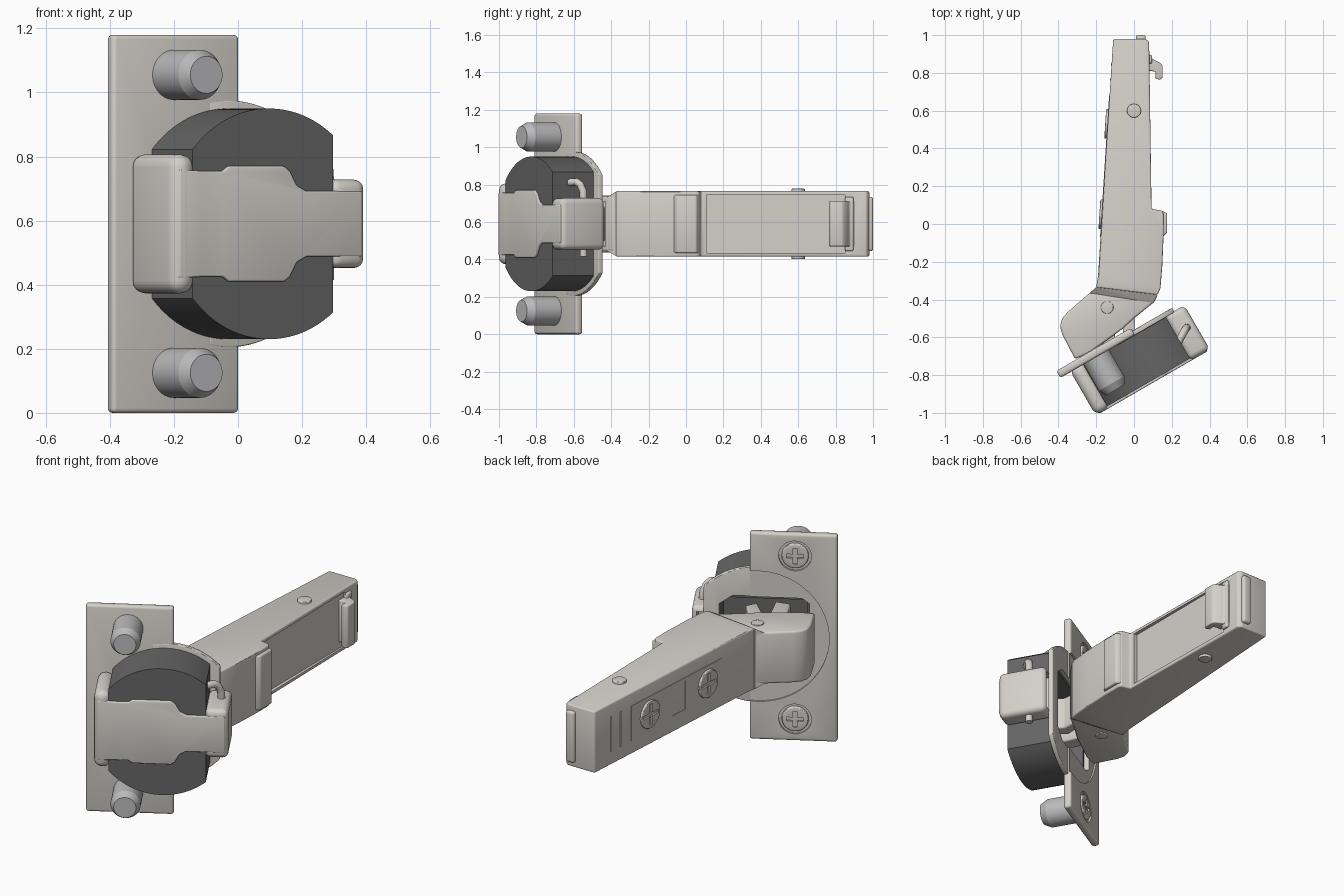
import bpy, bmesh, math
from mathutils import Matrix

if "Cube" in bpy.data.objects:
    bpy.data.objects.remove(bpy.data.objects["Cube"])

C, S = math.cos(math.pi / 6), 0.5
ZC = 0.59


def mat(name, col):
    m = bpy.data.materials.new(name)
    m.diffuse_color = (*col, 1)
    m.use_nodes = True
    m.node_tree.nodes["Principled BSDF"].inputs["Base Color"].default_value = m.diffuse_color
    return m


BEIGE = mat("nickel", (0.66, 0.635, 0.59))
DARK = mat("dark_plastic", (0.13, 0.13, 0.13))
GREY = mat("dowel_grey", (0.5, 0.5, 0.51))


def frame(x, y, z, o):
    return Matrix(((x[0], y[0], z[0], o[0]), (x[1], y[1], z[1], o[1]),
                   (x[2], y[2], z[2], o[2]), (0, 0, 0, 1)))


# Frames: arm (plan view), cup (turned 30 degrees, local z = depth), outer arm face
ARM = Matrix.Translation((0, 0, ZC))
CUP = frame((C, S, 0), (0, 0, 1), (S, -C, 0), (0, 0, ZC))
FACE = frame((-.064, -.998, 0), (0, 0, 1), (-.998, .064, 0), (-.15, .35, ZC))


def rect(x0, x1, y0, y1):
    return [(x0, y0), (x1, y0), (x1, y1), (x0, y1)]


def circle(cx, cy, r, n=40, a0=0.0, a1=None):
    if a1 is None:
        return [(cx + r * math.cos(2 * math.pi * i / n), cy + r * math.sin(2 * math.pi * i / n)) for i in range(n)]
    return [(cx + r * math.cos(a0 + (a1 - a0) * i / n), cy + r * math.sin(a0 + (a1 - a0) * i / n)) for i in range(n + 1)]


def mirrored(half):
    return half + [(x, -y) for x, y in reversed(half)]


def finish(o, m):
    o.data.materials.append(m)
    for other in bpy.context.selected_objects:
        other.select_set(False)
    bpy.context.view_layer.objects.active = o
    o.select_set(True)


def apply(o, kind, **kw):
    bpy.context.view_layer.objects.active = o
    md = o.modifiers.new("m", kind)
    for k, v in kw.items():
        setattr(md, k, v)
    bpy.ops.object.modifier_apply(modifier=md.name)


# Extrudes a profile between two depths in a frame; cuts = other (profile, lo, hi)
def prism(name, pts, lo, hi, fr, m=BEIGE, bevel=0.0, cuts=(), seg=3):
    bm = bmesh.new()
    a = [bm.verts.new((x, y, lo)) for x, y in pts]
    b = [bm.verts.new((x, y, hi)) for x, y in pts]
    n = len(pts)
    bm.faces.new(a)
    bm.faces.new(b)
    for i in range(n):
        bm.faces.new((a[i], a[(i + 1) % n], b[(i + 1) % n], b[i]))
    bmesh.ops.recalc_face_normals(bm, faces=bm.faces)
    me = bpy.data.meshes.new(name)
    bm.to_mesh(me)
    bm.free()
    me.transform(fr)
    o = bpy.data.objects.new(name, me)
    bpy.context.collection.objects.link(o)
    finish(o, m)
    if bevel:
        apply(o, 'BEVEL', width=bevel, segments=seg, limit_method='ANGLE', angle_limit=math.radians(30))
    for p, l, h in cuts:
        c = prism("cutter", p, l, h, fr, m)
        apply(o, 'BOOLEAN', operation='DIFFERENCE', object=c, solver='EXACT')
        bpy.data.objects.remove(c)
    finish(o, m)
    bpy.ops.object.shade_smooth_by_angle(angle=math.radians(30))
    return o


def cross(cx, cy, r, w, lo, hi):
    return [(rect(cx - r, cx + r, cy - w, cy + w), lo, hi),
            (rect(cx - w, cx + w, cy - r, cy + r), lo, hi)]


# Round bar swept along a path
def rod(name, path, r, m=BEIGE):
    cu = bpy.data.curves.new(name, 'CURVE')
    cu.dimensions = '3D'
    cu.bevel_depth, cu.bevel_resolution, cu.use_fill_caps = r, 4, True
    s = cu.splines.new('POLY')
    s.points.add(len(path) - 1)
    for p, q in zip(s.points, path):
        p.co = (*q, 1)
    o = bpy.data.objects.new(name, cu)
    bpy.context.collection.objects.link(o)
    finish(o, m)
    bpy.ops.object.convert(target='MESH')
    bpy.ops.object.shade_smooth_by_angle(angle=math.radians(40))


# Cup: cylinder with two flat sides and an open pocket
U0 = -0.33
pocket = rect(-.585, -.13, -.2, .2)
opening = mirrored([(-.60, .19), (-.56, .22), (-.2, .22), (-.13, .17)])
arc = circle(U0, 0, .36, 28, math.acos(.23 / .36), math.pi - math.acos(.275 / .36))
prism("cup", mirrored(arc), .505, .765, CUP, DARK, cuts=[(pocket, .4, .74)])

# Mounting plate with recessed round rim
screw_holes = [(circle(-.525, s * .465, .085), .4, .48) for s in (-1, 1)]
prism("mounting_plate", rect(-.745, -.289, -.59, .59), .468, .511, CUP, bevel=.014,
      cuts=[(circle(U0, 0, .372, 64), .4, .478), (opening, .4, .6)] + screw_holes)
prism("cup_rim", mirrored(circle(U0, 0, .385, 36, .75, 1.75)), .485, .512, CUP, bevel=.005,
      cuts=[(opening, .4, .6)])

# Dowels and their screws
for s, tag in ((-1, "lower"), (1, "upper")):
    y = s * .465
    prism("dowel_" + tag, circle(-.525, y, .078), .5, .672, CUP, GREY)
    bpy.ops.mesh.primitive_cone_add(vertices=40, radius1=.078, radius2=.058, depth=.04)
    tip = bpy.context.object
    tip.name = "dowel_tip_" + tag
    tip.data.transform(CUP @ Matrix.Translation((-.525, y, .692)))
    finish(tip, GREY)
    bpy.ops.object.shade_smooth_by_angle(angle=math.radians(25))
    prism("plate_screw_" + tag, circle(-.525, y, .07), .464, .5, CUP, bevel=.008,
          cuts=cross(-.525, y, .045, .011, .4, .475))

# Cover wrapped round the cup: bottom sheet and both end hooks
sheet = mirrored([(-.66, .17), (-.58, .165), (-.50, .165), (-.48, .18), (-.28, .18), (-.26, .165),
                  (-.235, .12), (-.2, .102), (0, .102)])
prism("cup_cover", sheet, .755, .778, CUP, bevel=.006)
prism("cover_end_outer", rect(-.682, -.595, -.217, .217), .495, .778, CUP, bevel=.04, seg=4)
prism("cover_end_inner", rect(-.105, .016, -.138, .138), .505, .776, CUP, bevel=.03, seg=4,
      cuts=[(rect(-.08, -.01, -.11, .11), .45, .74)])

# Bent release wire
rod("release_wire", [(.235, -.625, .812), (.257, -.585, .815), (.268, -.565, .80), (.277, -.55, .765),
                     (.28, -.548, .72), (.28, -.548, .415)], .02)

# Arm body with a sunken panel on its inner side
body = [(-.11, .98), (.06, .98), (.08, .965), (.093, .08), (.15, .07), (.157, .05), (.157, -.05),
        (.15, -.22), (.14, -.34), (.125, -.375), (-.2, -.335), (-.19, -.27)]
prism("arm_body", body, -.175, .175, ARM, bevel=.008,
      cuts=[(rect(.072, .2, .11, .85), -.155, .155)])

# Narrowing shoulder between arm and knuckle
bm = bmesh.new()
for x, y, z in ((-.2, -.335, .172), (.125, -.375, .172), (-.235, -.368, .145), (.1, -.42, .145)):
    bm.verts.new((x, y, z))
    bm.verts.new((x, y, -z))
bmesh.ops.convex_hull(bm, input=bm.verts)
me = bpy.data.meshes.new("arm_shoulder")
bm.to_mesh(me)
bm.free()
me.transform(ARM)
shoulder = bpy.data.objects.new("arm_shoulder", me)
bpy.context.collection.objects.link(shoulder)
finish(shoulder, BEIGE)

# Knuckle: bent channel, hollow towards the cup, with links inside
knuckle = [(-.2, -.335), (-.35, -.465), (-.38, -.50), (-.392, -.54), (-.38, -.585), (-.312, -.715),
           (-.24, -.685), (-.06, -.555), (0, -.5), (.105, -.415), (.125, -.38)]
hollow = [(-.2, -.44), (-.33, -.53), (-.34, -.58), (-.26, -.75), (.1, -.6), (.08, -.38)]
prism("knuckle", knuckle, -.147, .147, ARM, bevel=.012, cuts=[(hollow, -.12, .12)])
prism("link_inner", [(-.05, -.43), (.0, -.47), (.005, -.58), (.1, -.68), (.07, -.74), (-.06, -.62)],
      -.095, .095, ARM, bevel=.01)
for s in (-1, 1):
    prism("link_outer", [(-.2, -.42), (-.12, -.44), (-.1, -.6), (-.02, -.78), (-.1, -.8), (-.19, -.62)],
          *sorted((s * .05, s * .112)), ARM, bevel=.01)

# Rivets through the arm
prism("arm_rivet", circle(0, .6, .037, 28), -.188, .188, ARM, bevel=.005)
prism("knuckle_rivet", circle(-.142, -.442, .033, 28), -.153, .153, ARM, bevel=.004)

# Inner side: stop block, spring hook, end cap
prism("stop_block", [(.12, .068), (.155, .068), (.176, .055), (.176, -.045), (.15, -.07), (.12, -.07)],
      -.155, .155, ARM, bevel=.008)
prism("release_hook", [(.05, .9), (.082, .9), (.1, .872), (.14, .852), (.152, .835), (.152, .775), (.135, .763),
                       (.112, .772), (.115, .805), (.085, .812), (.05, .8)], -.12, .12, ARM, bevel=.005)
prism("hook_bar", rect(.05, .096, .85, .895), -.145, .145, ARM, bevel=.008)
prism("end_cap", rect(.01, .062, .93, 1.0), -.145, .145, ARM, bevel=.012)

# Outer side: inset panel, adjusting screws, window frame and slots
prism("outer_panel", rect(-.33, .42, -.1, .1), -.01, .003, FACE,
      cuts=[(rect(.005, .115, -.08, .08), -.004, .02)])
for x, tag in ((-.18, "rear"), (.3, "front")):
    prism("adjusting_screw_" + tag, circle(x, 0, .078), -.02, .014, FACE, bevel=.006,
          cuts=cross(x, 0, .06, .01, .004, .03))
for x in (-.42, -.5):
    prism("arm_slot_rib", rect(x, x + .01, -.1, .1), -.01, .004, FACE)
